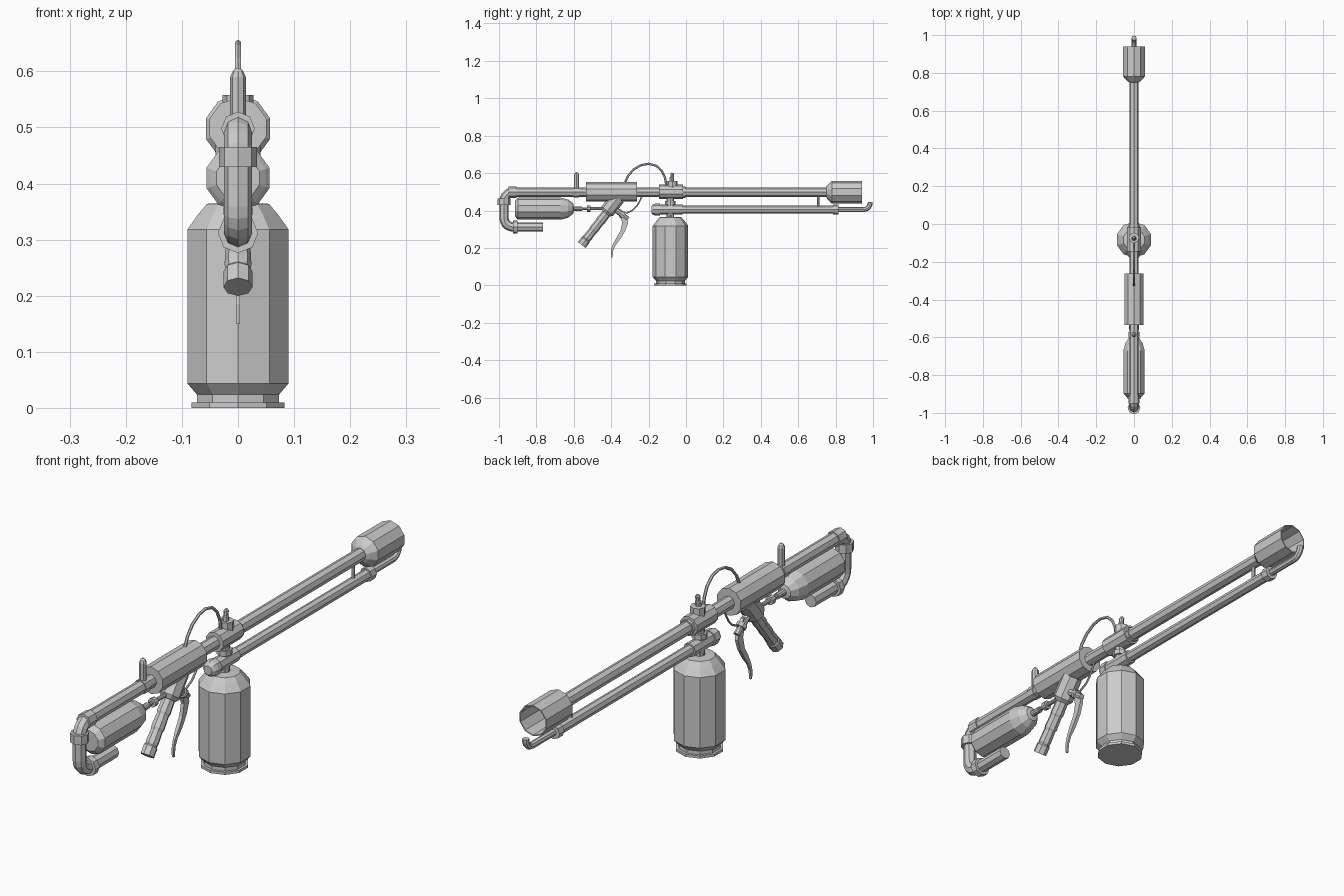
import bpy, math
from mathutils import Vector

if "Cube" in bpy.data.objects:
    bpy.data.objects.remove(bpy.data.objects["Cube"])

X = Vector((1, 0, 0))


def skin(name, rings, n):
    """Skin n-sided rings given as (centre, direction, radius), capped at both ends."""
    verts, faces = [], []
    for c, d, r in rings:
        v = d.cross(X)
        for i in range(n):
            a = 2 * math.pi * i / n
            verts.append(c + v * (r * math.cos(a)) + X * (r * math.sin(a)))
    for k in range(len(rings) - 1):
        for i in range(n):
            j = (i + 1) % n
            faces.append((k*n + i, k*n + j, k*n + n + j, k*n + n + i))
    faces.append(tuple(range(n))[::-1])
    faces.append(tuple(range(len(verts) - n, len(verts))))
    return add(name, verts, faces)


def add(name, verts, faces):
    me = bpy.data.meshes.new(name)
    me.from_pydata([tuple(v) for v in verts], [], faces)
    me.update()
    ob = bpy.data.objects.new(name, me)
    bpy.context.collection.objects.link(ob)
    return ob


def lathe(name, y, z, profile, d=(1, 0), n=10):
    """Turned part from (y, z) along d = (dy, dz); profile is (distance, radius)."""
    o, d = Vector((0, y, z)), Vector((0, *d)).normalized()
    return skin(name, [(o + d * t, d, r) for t, r in profile], n)


def pipe(name, path, r, n=8):
    """Round pipe along (y, z) points."""
    p = [Vector((0, *q)) for q in path]
    rings = []
    for i, c in enumerate(p):
        d = (p[min(i + 1, len(p) - 1)] - p[max(i - 1, 0)]).normalized()
        rings.append((c, d, r))
    return skin(name, rings, n)


def arc(cy, cz, r, a0, a1, n=5):
    return [(cy + r * math.cos(math.radians(a0 + (a1 - a0) * i / n)),
             cz + r * math.sin(math.radians(a0 + (a1 - a0) * i / n))) for i in range(n + 1)]


UP = (0, 1)

# Main fuel tank with foot ring and neck
lathe("main_tank", -.083, 0, [(0, .087), (.01, .087), (.01, .077), (.024, .077), (.044, .095),
      (.318, .095), (.345, .075), (.364, .058), (.366, .02), (.375, .02)], UP)
lathe("tank_neck", -.083, .36, [(0, .02), (.14, .02)], UP, 8)
lathe("tank_neck_nut", -.083, .432, [(0, .028), (.02, .028)], UP, 8)

# Upper barrel running into the rear frame, with two elbows
pipe("barrel_and_frame", [(.77, .498)] + arc(-.925, .45, .048, 90, 180)
     + arc(-.925, .36, .048, 180, 270) + [(-.765, .312)], .025)
lathe("frame_collar_top", -.95, .498, [(0, .03), (.045, .03)], n=8)
lathe("frame_collar_mid", -.973, .43, [(0, .034), (.035, .034)], UP, 8)
lathe("frame_collar_low", -.925, .312, [(0, .036), (.025, .036)], n=8)

# Open muzzle shroud
lathe("muzzle_shroud", .75, .498, [(0, .028), (.005, .036), (.03, .06), (.19, .06),
      (.19, .056), (.035, .056), (.025, .02)])

# Barrel collar, valve nut and tilted valve pin
lathe("barrel_collar", -.145, .5, [(0, .038), (.13, .038)])
lathe("barrel_collar_lip", -.015, .498, [(0, .03), (.012, .03)], n=8)
lathe("valve_nut", -.073, .52, [(0, .028), (.038, .028)], UP, 8)
lathe("valve_pin", -.078, .55, [(0, .012), (.025, .012), (.028, .009), (.045, .01), (.052, .005)],
      (.12, 1), 8)

# Lower gas tube with end cap, collars and upturned igniter nozzle
lathe("gas_tube", -.185, .405, [(0, .018), (.008, .027), (.02, .032), (.045, .032), (.045, .021),
      (.97, .021), (.97, .027), (1.0, .027), (1.0, .014)], n=8)
lathe("gas_tube_collar", -.14, .405, [(0, .027), (.12, .027)], n=8)
pipe("igniter_nozzle", [(.8, .405)] + arc(.948, .442, .037, -90, 0) + [(.985, .445)], .013)
lathe("front_strut", .708, .405, [(0, .007), (.095, .007)], UP, 6)

# Receiver sleeve and rear post
lathe("receiver", -.535, .5, [(0, .053), (.272, .053)])
lathe("rear_post", -.585, .49, [(0, .014), (.1, .014), (.111, .009), (.116, .004)], UP, 8)
lathe("post_band", -.602, .498, [(0, .028), (.03, .028)], n=8)

# Tilted grip with block and butt cap
g = (-.62, -.79)
lathe("grip_block", -.365, .468, [(0, .04), (.09, .04), (.105, .027)], g, 8)
lathe("grip", -.425, .385, [(0, .024), (.05, .026), (.06, .023), (.11, .025), (.12, .022),
      (.165, .024), (.175, .022), (.18, .026), (.215, .026)], g, 8)

# Trigger mount and lever
lathe("trigger_mount", -.41, .43, [(0, .015), (.08, .015), (.08, .02), (.095, .02), (.095, .012),
      (.125, .012)], (.8, -.6), 8)
lever = [(-.365, .405, .02), (-.335, .37, .017), (-.325, .335, .016), (-.338, .29, .013),
         (-.362, .25, .012), (-.385, .215, .009), (-.396, .185, .006), (-.397, .15, .004)]
lv, lf = [], []
for k, (y, z, w) in enumerate(lever):
    t = .007 if k < 5 else .004
    lv += [(-t, y - w, z), (t, y - w, z), (t, y + w, z), (-t, y + w, z)]
    if k:
        b = 4 * k
        lf += [(b - 4 + i, b - 4 + (i + 1) % 4, b + (i + 1) % 4, b + i) for i in range(4)]
lf += [(0, 1, 2, 3), tuple(range(len(lv) - 4, len(lv)))]
add("trigger_lever", lv, lf)

# Rear gas bottle and its outlet valve
lathe("rear_bottle", -.915, .41, [(0, .04), (.01, .052), (.018, .059), (.245, .059),
      (.285, .048), (.312, .028), (.315, .012), (.36, .012), (.36, .007), (.385, .007),
      (.385, .017), (.405, .017), (.405, .008), (.49, .008)])

# Cables
pipe("upper_hose", [(-.105, .53), (-.112, .575), (-.13, .613), (-.16, .64), (-.2, .65), (-.24, .643),
     (-.28, .62), (-.31, .585), (-.328, .545), (-.33, .52)], .006, 6)
pipe("lower_hose", [(-.23, .49), (-.245, .455), (-.262, .425), (-.285, .402), (-.32, .385)], .004, 6)
